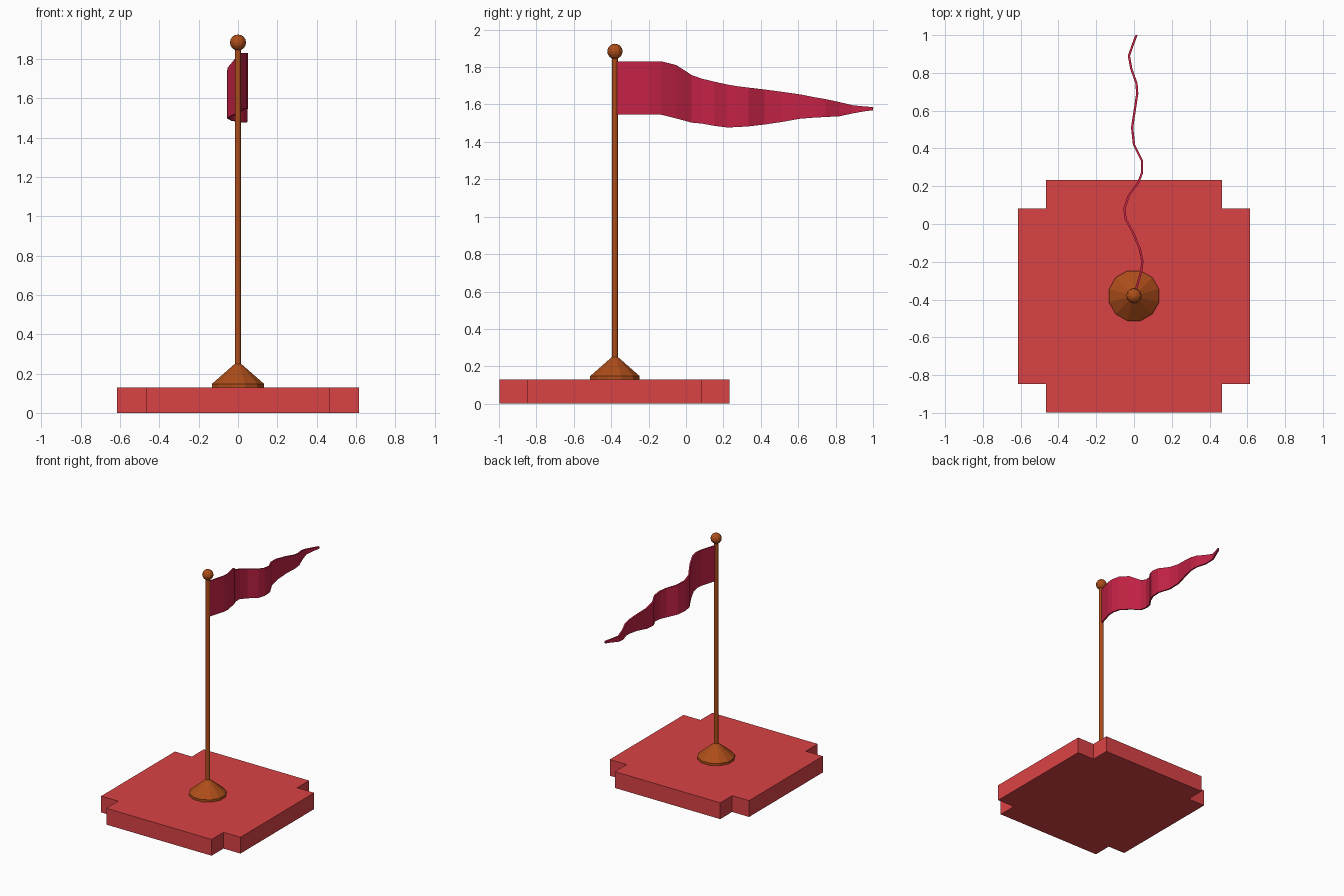
import bpy, bmesh, math

if "Cube" in bpy.data.objects:
    bpy.data.objects.remove(bpy.data.objects["Cube"])

POLE_Y = -0.38


def material(name, rgb):
    m = bpy.data.materials.new(name)
    m.diffuse_color = (*rgb, 1)
    m.use_nodes = True
    m.node_tree.nodes["Principled BSDF"].inputs["Base Color"].default_value = m.diffuse_color
    return m


red = material("base_red", (0.70, 0.055, 0.06))
brown = material("pole_brown", (0.42, 0.075, 0.010))
crimson = material("flag_crimson", (0.55, 0.016, 0.06))


def finish(bm, name, mat):
    bmesh.ops.recalc_face_normals(bm, faces=bm.faces)
    me = bpy.data.meshes.new(name)
    bm.to_mesh(me)
    bm.free()
    me.materials.append(mat)
    ob = bpy.data.objects.new(name, me)
    bpy.context.collection.objects.link(ob)
    return ob


def lathe(name, profile, sides, mat):
    """Closed turned solid around the pole axis from (radius, z) rings."""
    bm = bmesh.new()
    rings = []
    for r, z in profile:
        rings.append([bm.verts.new((r * math.cos(2 * math.pi * (i + 0.5) / sides),
                                    POLE_Y + r * math.sin(2 * math.pi * (i + 0.5) / sides), z))
                      for i in range(sides)])
    for a, b in zip(rings, rings[1:]):
        for i in range(sides):
            j = (i + 1) % sides
            bm.faces.new((a[i], a[j], b[j], b[i]))
    bm.faces.new(rings[0][::-1])
    bm.faces.new(rings[-1])
    return finish(bm, name, mat)


# Base slab: square with notched corners
bm = bmesh.new()
H, N, CY = 0.615, 0.465, -0.3825
outline = []
for sx, sy in ((1, 1), (-1, 1), (-1, -1), (1, -1)):
    corner = [(H * sx, N * sy), (N * sx, N * sy), (N * sx, H * sy)]
    outline += corner if sx * sy > 0 else corner[::-1]
face = bm.faces.new([bm.verts.new((x, y + CY, 0)) for x, y in outline])
ext = bmesh.ops.extrude_face_region(bm, geom=[face], use_keep_orig=True)
bmesh.ops.translate(bm, vec=(0, 0, 0.13),
                    verts=[v for v in ext["geom"] if isinstance(v, bmesh.types.BMVert)])
finish(bm, "base", red)

# Conical foot and pole
lathe("pole_foot", [(0.137, 0.128), (0.137, 0.148), (0.016, 0.25)], 12, brown)
lathe("pole", [(0.016, 0.2), (0.016, 1.87)], 12, brown)

# Ball finial
bm = bmesh.new()
bmesh.ops.create_uvsphere(bm, u_segments=12, v_segments=8, radius=0.041)
bmesh.ops.translate(bm, verts=bm.verts, vec=(0, POLE_Y, 1.884))
finish(bm, "finial_ball", brown)

# Pennant stations: y, sideways wave x, bottom z, top z
stations = [
    (-0.38, 0.0, 1.547, 1.83), (-0.33, 0.015, 1.547, 1.83), (-0.245, 0.04, 1.547, 1.83),
    (-0.195, 0.044, 1.547, 1.83), (-0.13, 0.030, 1.545, 1.83), (-0.05, -0.003, 1.525, 1.81),
    (0.03, -0.046, 1.503, 1.757), (0.085, -0.05, 1.498, 1.738), (0.15, -0.028, 1.486, 1.722),
    (0.22, 0.023, 1.477, 1.707), (0.27, 0.042, 1.479, 1.698), (0.335, 0.042, 1.483, 1.69),
    (0.42, 0.0, 1.493, 1.68), (0.51, -0.01, 1.506, 1.668), (0.61, 0.005, 1.524, 1.654),
    (0.69, 0.017, 1.53, 1.638), (0.745, 0.013, 1.533, 1.629), (0.82, -0.014, 1.537, 1.613),
    (0.89, -0.027, 1.552, 1.596), (0.95, -0.006, 1.563, 1.59), (1.0, 0.013, 1.569, 1.586),
]
T = 0.006
bm = bmesh.new()
loops = [[bm.verts.new(p) for p in ((x - T, y, lo), (x + T, y, lo), (x + T, y, hi), (x - T, y, hi))]
         for y, x, lo, hi in stations]
for a, b in zip(loops, loops[1:]):
    for i in range(4):
        j = (i + 1) % 4
        bm.faces.new((a[i], a[j], b[j], b[i]))
bm.faces.new(loops[0])
bm.faces.new(loops[-1])
finish(bm, "pennant", crimson)
